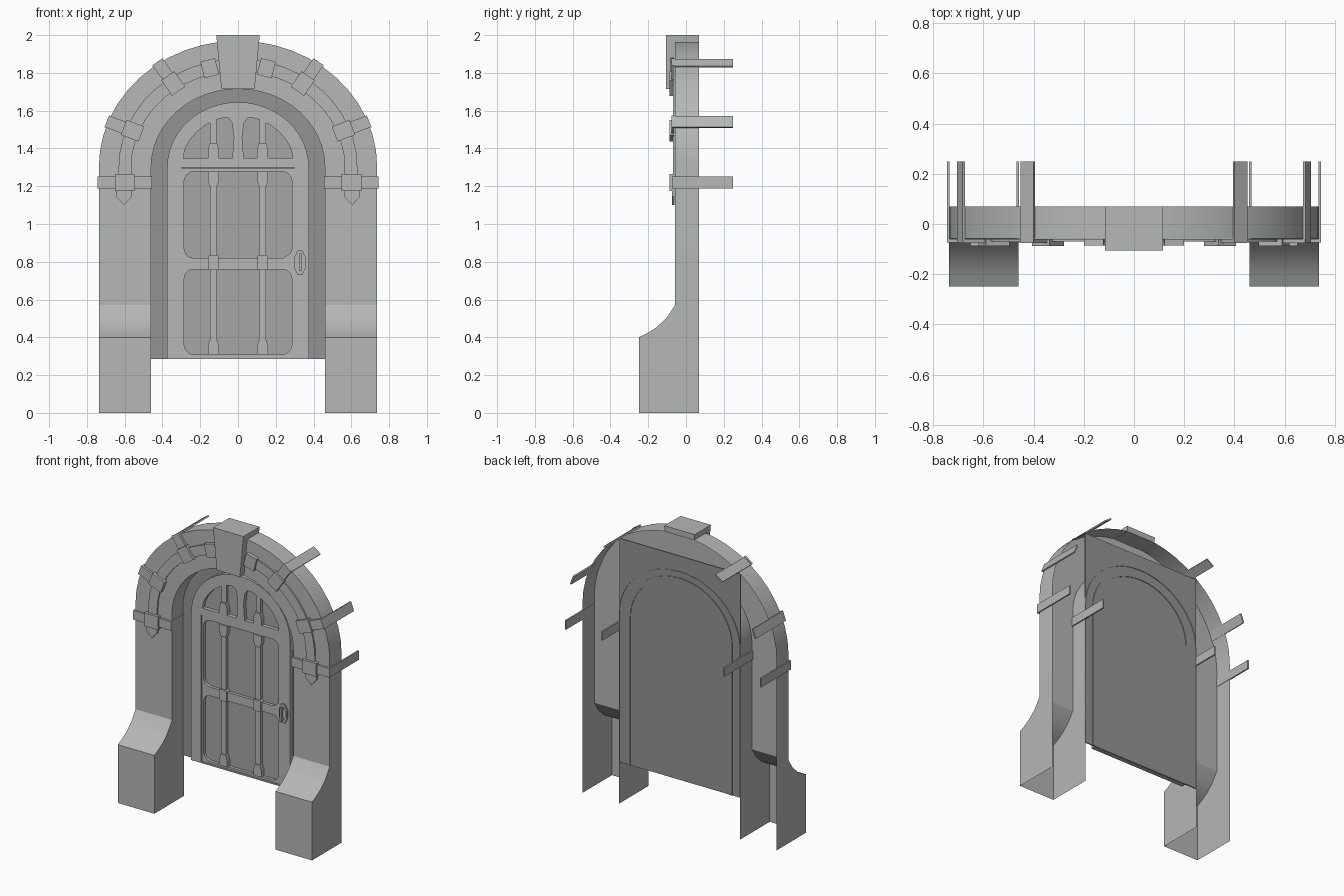
import bpy, bmesh
from math import cos, sin, pi, radians

if "Cube" in bpy.data.objects:
    bpy.data.objects.remove(bpy.data.objects["Cube"])

ZC = 1.30  # spring line of every arch


def finish(name, bm):
    bmesh.ops.recalc_face_normals(bm, faces=bm.faces)
    me = bpy.data.meshes.new(name)
    bm.to_mesh(me)
    bm.free()
    ob = bpy.data.objects.new(name, me)
    bpy.context.collection.objects.link(ob)
    return ob


def loft(name, rings, closed=True):
    """Skin consecutive rings of points; closed rings are also capped."""
    bm = bmesh.new()
    vs = [[bm.verts.new(p) for p in r] for r in rings]
    n = len(rings[0])
    for a, b in zip(vs, vs[1:]):
        for i in range(n if closed else n - 1):
            j = (i + 1) % n
            bm.faces.new((a[i], a[j], b[j], b[i]))
    if closed:
        bm.faces.new(vs[0])
        bm.faces.new(vs[-1])
    return finish(name, bm)


def prism(name, pts, y0, y1):
    return loft(name, [[(x, y, z) for x, z in pts] for y in (y0, y1)])


def box(name, x0, x1, y0, y1, z0, z1):
    return prism(name, [(x0, z0), (x1, z0), (x1, z1), (x0, z1)], y0, y1)


def turned_box(name, s, c, length, width, ang, y0, y1):
    """Box in the wall plane, long axis at angle ang; s mirrors it."""
    pts = []
    for u, v in ((-1, -1), (1, -1), (1, 1), (-1, 1)):
        u, v = u * length / 2, v * width / 2
        pts.append((s * (c[0] + u * cos(ang) - v * sin(ang)),
                    c[1] + u * sin(ang) + v * cos(ang)))
    return prism(name, pts, y0, y1)


def on_arch(a, b, t):
    return a * cos(t), ZC + b * sin(t)


def arch(a, b, base, n=24):
    return [(a, base)] + [on_arch(a, b, pi * i / n) for i in range(n + 1)] + [(-a, base)]


def arch_strip(name, inner, outer, y0, y1):
    return loft(name, [[(i[0], y0, i[1]), (i[0], y1, i[1]), (o[0], y1, o[1]), (o[0], y0, o[1])]
                       for i, o in zip(inner, outer)])


def cut_panel(name, outlines, y0, y1):
    """Flat panel: first outline filled, the others are openings."""
    cu = bpy.data.curves.new(name, 'CURVE')
    cu.dimensions, cu.fill_mode, cu.extrude = '2D', 'BOTH', (y1 - y0) / 2
    for pts in outlines:
        sp = cu.splines.new('POLY')
        sp.points.add(len(pts) - 1)
        for p, (x, z) in zip(sp.points, pts):
            p.co = (x, z, 0, 1)
        sp.use_cyclic_u = True
    ob = bpy.data.objects.new(name, cu)
    bpy.context.collection.objects.link(ob)
    ob.location.y, ob.rotation_euler.x = (y0 + y1) / 2, pi / 2
    bpy.ops.object.select_all(action='DESELECT')
    ob.select_set(True)
    bpy.context.view_layer.objects.active = ob
    bpy.ops.object.convert(target='MESH')


def rounded(x0, x1, z0, z1, r):
    pts = []
    for k, (cx, cz) in enumerate(((x1 - r, z1 - r), (x0 + r, z1 - r), (x0 + r, z0 + r), (x1 - r, z0 + r))):
        pts += [(cx + r * cos(pi / 2 * (k + i / 5)), cz + r * sin(pi / 2 * (k + i / 5))) for i in range(6)]
    return pts


# Stone surround: hollow shell, open at the back and underneath
legs = [(-.25, 0), (-.25, .40), (-.205, .422), (-.16, .45), (-.105, .50), (-.058, .57)]
ring = [((.46, z), (.737, z), y) for y, z in legs]
for i in range(25):
    t = pi * i / 24
    ring.append((on_arch(.46, .415, t), on_arch(.737, .67, t), -.058))
ring += [((-.46, z), (-.737, z), y) for y, z in reversed(legs)]
loft("stone_surround", [[(i[0], .07, i[1]), (i[0], y, i[1]), (o[0], y, o[1]), (o[0], .07, o[1])]
                        for i, o, y in ring], closed=False)

# Keystone block on the face, with a cap running to the back
prism("keystone", [(-.088, 1.715), (.088, 1.715), (.115, 2), (-.115, 2)], -.105, -.06)
prism("keystone_cap", [(-.111, 1.96), (.111, 1.96), (.115, 2), (-.115, 2)], -.06, .07)

# Raised trim following the arch
arch_strip("arch_trim", arch(.565, .508, 1.16), arch(.632, .575, 1.16), -.07, -.06)

# Back plate with a shallow arched ridge, and the pane behind the door openings
box("back_plate", -.46, .46, .059, .066, .285, 1.82)
arch_strip("back_ridge", arch(.375, .345, .285), arch(.40, .37, .285), .064, .07)
prism("door_pane", arch(.32, .29, .29), .054, .0585)

# Door frame with two fanlight openings
win = [(.03, 1.35), (.29, 1.35)] + [on_arch(.30, .272, radians(a)) for a in range(20, 76, 6)]
win += [(.05, 1.56), (.032, 1.535), (.022, 1.46)]
cut_panel("door_frame", [arch(.375, .345, .285), win, [(-x, z) for x, z in win],
                         [(-.30, .295), (.30, .295), (.30, 1.30), (-.30, 1.30)]], .028, .058)

# Door leaf with upper and lower openings
cut_panel("door_leaf", [[(-.298, .29), (.298, .29), (.298, 1.297), (-.298, 1.297)],
                        rounded(-.285, .285, .31, .76, .05),
                        rounded(-.285, .285, .82, 1.277, .05)], .034, .058)


def ferrule(name, x, z, up):
    prism(name, [(x - .03, z), (x + .03, z), (x + .03, z + up * .045), (x + .018, z + up * .08),
                 (x - .018, z + up * .08), (x - .03, z + up * .045)], .024, .056)


for s in (1, -1):
    side = "right" if s == 1 else "left"
    # Vertical door bars, end sockets and clasps
    x = s * .13
    box("door_bar_" + side, x - .018, x + .018, .031, .056, .31, 1.277)
    box("fanlight_bar_" + side, x - .018, x + .018, .034, .056, 1.35, 1.55)
    ferrule("bar_socket_low_" + side, x, .31, 1)
    ferrule("bar_socket_high_" + side, x, 1.277, -1)
    ferrule("fanlight_socket_" + side, x, 1.35, 1)
    prism("bar_clasp_" + side, rounded(x - .028, x + .028, .757, .835, .012), .02, .056)

    # Pointed end of the trim
    prism("trim_tip_" + side, [(s * .562, 1.20), (s * .646, 1.20), (s * .646, 1.145),
                               (s * .604, 1.10), (s * .562, 1.145)], -.074, -.06)

    # Lower strap with two legs running back into the wall
    turned_box("low_strap_" + side, s, (.60, 1.22), .29, .062, 0, -.074, -.06)
    turned_box("low_strap_box_" + side, s, (.60, 1.22), .105, .09, 0, -.087, -.06)
    for nm, cx in (("outer", .740), ("inner", .463)):
        turned_box("low_strap_leg_%s_%s" % (nm, side), s, (cx, 1.22), .01, .062, 0, -.074, .25)

    # Angled straps on the arch
    for k, deg in enumerate((21, 55)):
        t = radians(deg)
        m, o = on_arch(.598, .542, t), on_arch(.739, .672, t)
        mid = ((m[0] + o[0]) / 2, (m[1] + o[1]) / 2)
        turned_box("arch_strap_%d_%s" % (k, side), s, mid, .15, .065, t, -.076, -.06)
        turned_box("arch_strap_box_%d_%s" % (k, side), s, m, .10, .085, t, -.087, -.06)
        turned_box("arch_strap_leg_%d_%s" % (k, side), s, o, .01, .065, t, -.076, .25)
    t = radians(75.5)
    turned_box("top_box_" + side, s, on_arch(.598, .542, t), .09, .08, t, -.085, -.06)

# Door handle: flared crossbar end, rose plate, grip and lock
prism("crossbar_flare", [(.25, .765), (.297, .735), (.297, .86), (.25, .825)], .03, .056)
prism("handle_plate", [(.328 + .033 * cos(pi / 8 + k * pi / 4), .795 + .07 * sin(pi / 8 + k * pi / 4))
                       for k in range(8)], .018, .04)
box("handle_grip", .322, .336, -.012, 0, .75, .845)
for z in (.755, .828):
    box("handle_post", .322, .336, -.005, .02, z, z + .012)
box("lock_pin", .347, .357, .012, .03, .775, .815)

# Grey-green stone, with darker panels set back
colours = {"stone": (.46, .48, .47, 1), "pane": (.37, .385, .38, 1), "plate": (.29, .30, .295, 1)}
for key, c in colours.items():
    colours[key] = bpy.data.materials.new(key)
    colours[key].diffuse_color = c
special = {"door_pane": "pane", "back_plate": "plate", "back_ridge": "plate"}
for ob in bpy.data.objects:
    ob.data.materials.clear()
    ob.data.materials.append(colours[special.get(ob.name, "stone")])

# Smooth the curves, keep the edges crisp
bpy.ops.object.select_all(action='SELECT')
bpy.context.view_layer.objects.active = bpy.data.objects["stone_surround"]
bpy.ops.object.shade_smooth_by_angle(angle=radians(30))

for m in bpy.data.materials:
    if m.users and not m.is_grease_pencil:
        m.use_nodes = True
        m.node_tree.nodes["Principled BSDF"].inputs["Base Color"].default_value = m.diffuse_color
